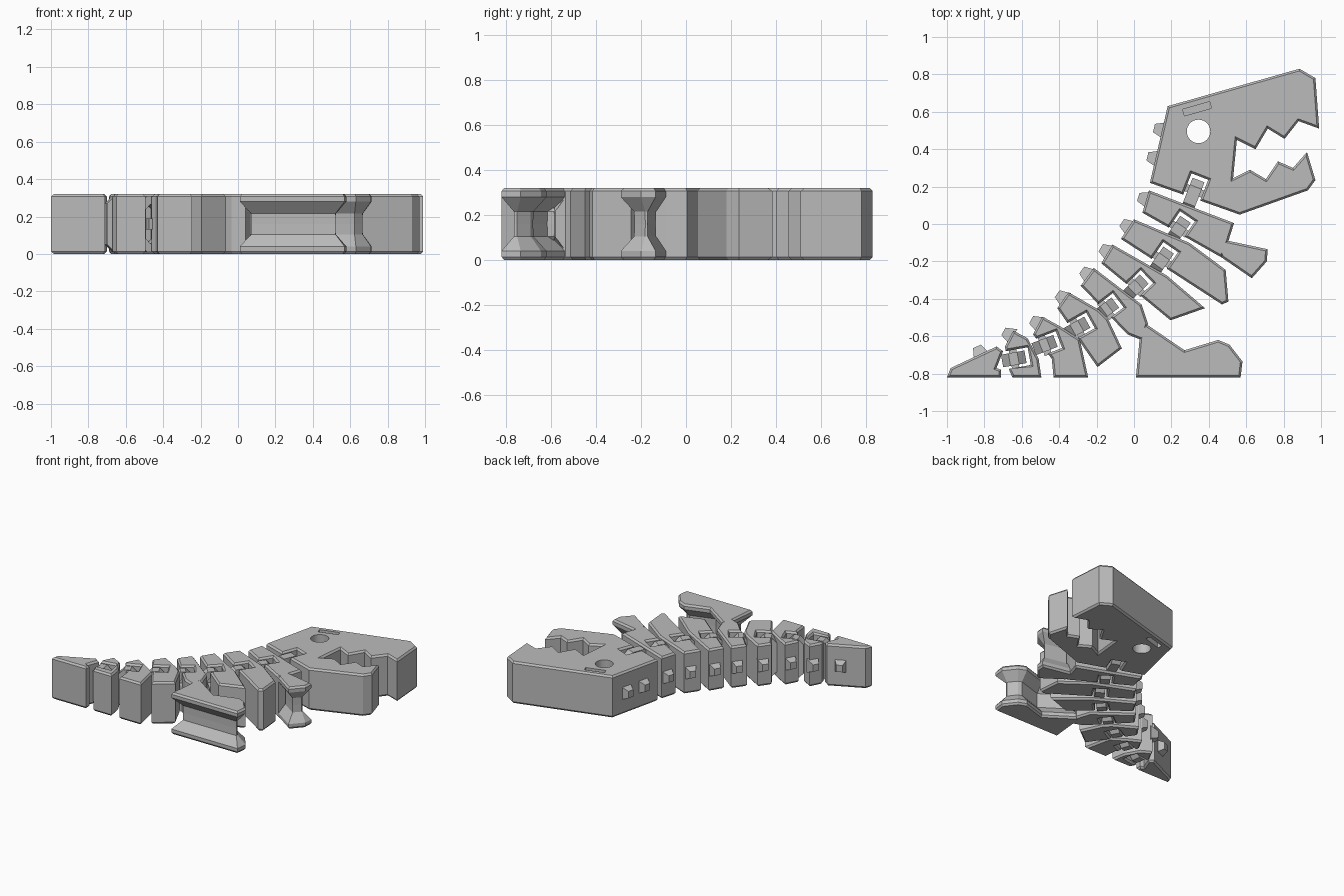
import bpy, bmesh, math
from mathutils import Vector, Matrix
from mathutils.geometry import intersect_line_line

if "Cube" in bpy.data.objects:
    bpy.data.objects.remove(bpy.data.objects["Cube"])

TOP, MID = 0.32, 0.16

grey = bpy.data.materials.new("plain_grey")
grey.use_nodes = True
grey.diffuse_color = (0.5, 0.5, 0.5, 1)
grey.node_tree.nodes["Principled BSDF"].inputs["Base Color"].default_value = grey.diffuse_color


def finish(bm, name):
    bmesh.ops.recalc_face_normals(bm, faces=bm.faces)
    mesh = bpy.data.meshes.new(name)
    bm.to_mesh(mesh)
    bm.free()
    mesh.materials.append(grey)
    obj = bpy.data.objects.new(name, mesh)
    bpy.context.collection.objects.link(obj)
    return obj


def plate(name, outline, waist=0):
    """Upright slab with chamfered rims; waist pinches the middle of its sides."""
    bm = bmesh.new()
    rim, low = TOP - 0.014, (TOP - 0.04 if waist else MID)
    upper = [bm.verts.new((p[0], p[1], rim)) for p in outline]
    lower = [bm.verts.new((p[0], p[1], low)) for p in outline]
    cap, floor = bm.faces.new(upper), bm.faces.new(lower)
    for i in range(len(upper)):
        j = (i + 1) % len(upper)
        bm.faces.new((upper[i], upper[j], lower[j], lower[i]))
    bm.normal_update()
    if cap.normal.z < 0:
        cap.normal_flip()
    if floor.normal.z > 0:
        floor.normal_flip()
    bm.normal_update()
    bmesh.ops.inset_individual(bm, faces=[cap], thickness=0.011, depth=TOP - rim,
                               use_even_offset=True)
    if waist:
        for thick, depth in ((waist, 0.065), (0.001, low - 0.065 - MID)):
            bmesh.ops.inset_individual(bm, faces=[floor], thickness=thick,
                                       depth=depth, use_even_offset=True)
            bm.normal_update()
    bmesh.ops.delete(bm, geom=[floor], context='FACES_ONLY')
    # Mirror the upper half to the lower half
    copy = bmesh.ops.duplicate(bm, geom=bm.verts[:] + bm.edges[:] + bm.faces[:])
    for v in copy["geom"]:
        if isinstance(v, bmesh.types.BMVert):
            v.co.z = TOP - v.co.z
    bmesh.ops.remove_doubles(bm, verts=bm.verts, dist=0.0005)
    return finish(bm, name)


def frame(p, q):
    """Origin, direction and sideways vector of a link lying from p to q."""
    p, q = Vector((*p, 0)), Vector((*q, 0))
    d = (q - p).normalized()
    return p, d, Vector((-d.y, d.x, 0)), (q - p).length


def slot(a, b, link):
    """Notch points cut into the lower edge running from a to b."""
    p, d, n, _ = frame(*link)
    a, b, end = Vector((*a, 0)), Vector((*b, 0)), p - d * 0.02
    corners = [end + n * 0.048, end - n * 0.048]
    mouth = [intersect_line_line(c, c + d, a, b)[0] for c in corners]
    return [mouth[0], corners[0], corners[1], mouth[1]]


def octagon(a, b, c):
    return [(a, b - c), (a - c, b), (c - a, b), (-a, b - c),
            (-a, c - b), (c - a, -b), (a - c, -b), (a, c - b)]


def ring(name, link):
    """Upright closed loop that hooks round a hinge bar."""
    p, d, n, length = frame(*link)
    half = (length - 0.015) / 2
    centre = p + d * half + Vector((0, 0, MID))
    bm = bmesh.new()
    loops = []
    for side in (-0.034, 0.034):
        for shape in (octagon(half, 0.15, 0.04), octagon(half - 0.035, 0.105, 0.025)):
            loops.append([bm.verts.new(centre + d * s + n * side + Vector((0, 0, z)))
                          for s, z in shape])
    for one, two in ((0, 1), (1, 3), (3, 2), (2, 0)):
        for i in range(8):
            j = (i + 1) % 8
            bm.faces.new((loops[one][i], loops[one][j], loops[two][j], loops[two][i]))
    finish(bm, name)


def box(name, matrix, size):
    bm = bmesh.new()
    bmesh.ops.create_cube(bm, size=1, matrix=matrix @ Matrix.Diagonal((*size, 1)))
    return finish(bm, name)


def spike(name, a, b, t):
    """Blunt pyramid on the back edge a-b, at fraction t."""
    a, b = Vector((*a, 0)), Vector((*b, 0))
    e = (b - a).normalized()
    out = Vector((-e.y, e.x, 0))
    axes = Matrix((e, Vector((0, 0, 1)), out)).transposed().to_4x4()
    at = Matrix.Translation(a.lerp(b, t) + out * 0.015 + Vector((0, 0, MID)))
    bm = bmesh.new()
    bmesh.ops.create_cone(bm, cap_ends=True, segments=4, radius1=0.064, radius2=0.032,
                          depth=0.06, matrix=at @ axes @ Matrix.Diagonal((1, 1.15, 1, 1))
                          @ Matrix.Rotation(math.pi / 4, 4, 'Z'))
    finish(bm, name)


def segment(name, points, back, link, spikes=(0.6,)):
    """Body slab with slot, hinge bar, hooked ring and back spikes."""
    body = plate(name, points + slot(points[-1], back, link) + [back])
    p, d, n, _ = frame(*link)
    turn = Matrix.Rotation(math.atan2(d.y, d.x), 4, 'Z')
    box(name + "_hinge_bar", Matrix.Translation(p + d * 0.062 + Vector((0, 0, MID))) @ turn,
        (0.04, 0.11, 0.06))
    ring(name + "_link", link)
    for i, t in enumerate(spikes):
        spike(f"{name}_spike_{i}", back, points[0], t)
    return body


def carve(target, cutter):
    cutter.hide_render = True
    mod = target.modifiers.new("cut", 'BOOLEAN')
    mod.operation, mod.solver, mod.object = 'DIFFERENCE', 'EXACT', cutter
    bpy.context.view_layer.objects.active = target
    bpy.ops.object.modifier_apply(modifier=mod.name)
    bpy.data.objects.remove(cutter)


# Head with toothed jaws
head = segment("head", [
    (.18, .63), (.885, .83), (.97, .78), (.99, .51), (.88, .55), (.805, .455),
    (.715, .51), (.65, .4), (.55, .45), (.53, .245), (.62, .29), (.705, .24),
    (.77, .335), (.85, .3), (.925, .385), (.97, .235), (.93, .18), (.565, .05)],
    (.085, .22), ((.345, .235), (.275, .055)), (.32, .69))

# Eye hole and brow grooves
bm = bmesh.new()
bmesh.ops.create_cone(bm, cap_ends=True, segments=32, radius1=0.063, radius2=0.063,
                      depth=1, matrix=Matrix.Translation((.345, .495, MID)))
carve(head, finish(bm, "eye_cutter"))
for z in (0, TOP):
    place = Matrix.Translation((.337, .616, z)) @ Matrix.Rotation(math.radians(16), 4, 'Z')
    carve(head, box("brow_cutter", place, (.15, .036, .08)))

# Neck and arms
segment("neck", [(.08, .18), (.39, .06), (.535, .005), (.505, -.09), (.47, -.18)],
        (.045, .06), ((.275, .025), (.19, -.1)))
plate("arms", [(.42, -.08), (.505, -.09), (.715, -.135), (.71, -.2), (.63, -.29),
               (.47, -.18)], 0.045)

# Ribs
segment("chest", [(0, .025), (.295, -.1), (.49, -.245), (.505, -.415), (.47, -.43)],
        (-.07, -.08), ((.185, -.14), (.095, -.27)))
segment("belly", [(-.115, -.11), (.175, -.275), (.38, -.45), (.195, -.515)],
        (-.175, -.21), ((.055, -.295), (-.05, -.395)))

# Hips and legs
segment("hips", [(-.215, -.235), (.04, -.43), (.075, -.535), (.04, -.62), (-.035, -.59)],
        (-.285, -.33), ((-.1, -.42), (-.205, -.5)))
plate("legs", [(-.02, -.595), (.065, -.535), (.27, -.675), (.45, -.62), (.51, -.645),
               (.58, -.735), (.57, -.82), (.01, -.82), (.03, -.615)], 0.055)

# Tail
segment("tail_base", [(-.35, -.365), (-.185, -.46), (-.14, -.505), (-.065, -.665),
                      (-.195, -.765), (-.265, -.665)],
        (-.41, -.45), ((-.25, -.525), (-.375, -.595)))
segment("tail_middle", [(-.49, -.495), (-.39, -.55), (-.29, -.615), (-.245, -.82),
                        (-.43, -.82), (-.44, -.72)],
        (-.54, -.59), ((-.42, -.625), (-.55, -.675)))
segment("tail_end", [(-.645, -.57), (-.57, -.61), (-.51, -.72), (-.495, -.82),
                     (-.65, -.82), (-.67, -.775)],
        (-.69, -.655), ((-.58, -.71), (-.72, -.735)), (.7,))
plate("tail_tip", [(-1, -.82), (-.98, -.77), (-.735, -.655), (-.7, -.68), (-.735, -.77),
                   (-.71, -.78), (-.71, -.82)])
spike("tail_tip_spike", (-.98, -.77), (-.735, -.655), .65)
